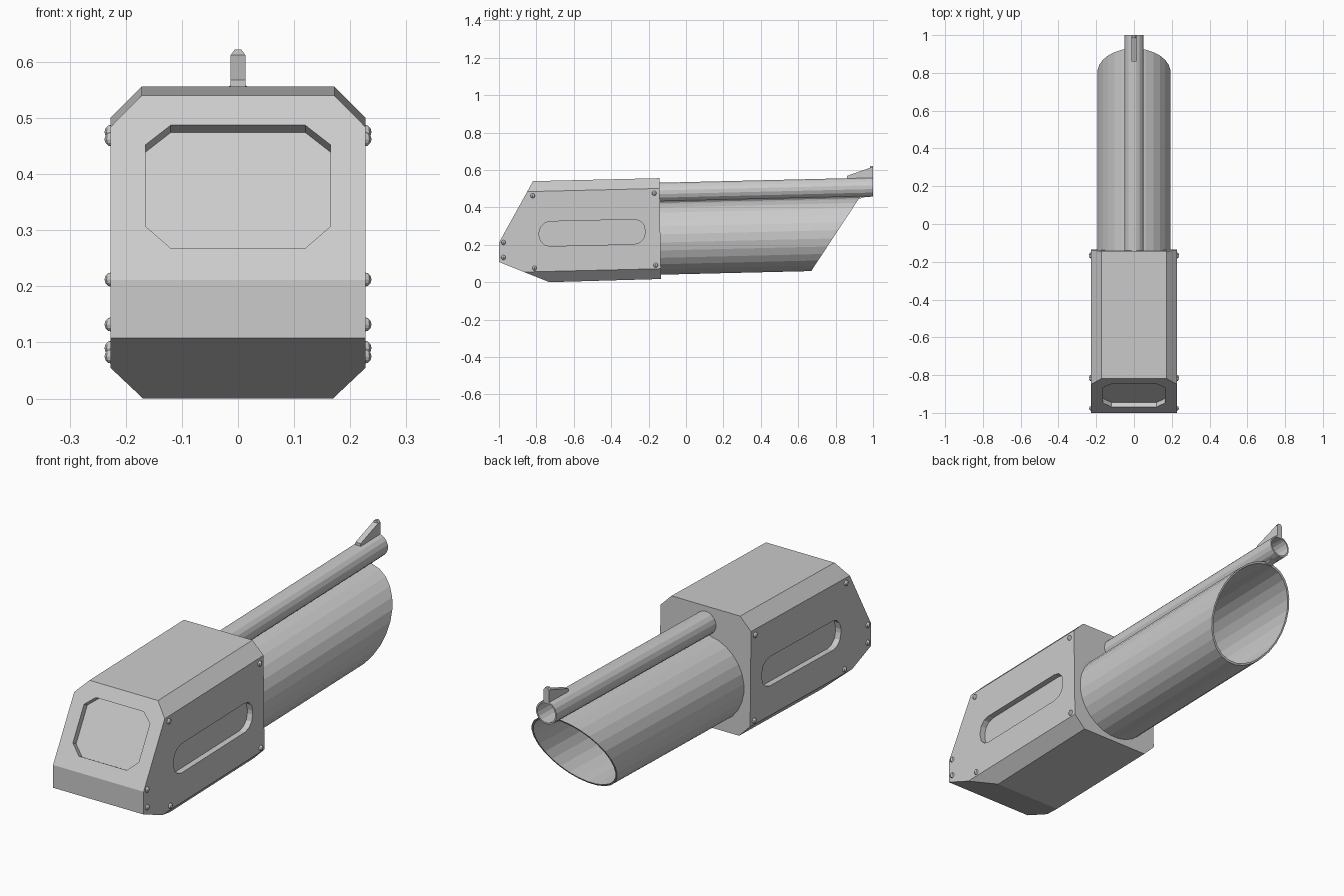
import bpy, bmesh, math
from mathutils import Vector

if "Cube" in bpy.data.objects:
    bpy.data.objects.remove(bpy.data.objects["Cube"])

S = 0.024  # the whole model climbs slightly towards the muzzle


def finish(name, bm):
    bmesh.ops.recalc_face_normals(bm, faces=bm.faces)
    me = bpy.data.meshes.new(name)
    bm.to_mesh(me)
    bm.free()
    ob = bpy.data.objects.new(name, me)
    bpy.context.collection.objects.link(ob)
    return ob


def prism(name, pts, vec):
    """Closed polygon in space, extruded along vec."""
    bm = bmesh.new()
    f = bm.faces.new([bm.verts.new(p) for p in pts])
    r = bmesh.ops.extrude_face_region(bm, geom=[f], use_keep_orig=True)
    bmesh.ops.translate(bm, vec=vec, verts=[v for v in r["geom"] if isinstance(v, bmesh.types.BMVert)])
    return finish(name, bm)


def tube(name, z0, r, wall, n, start, end, k=0.0, zk=0.0):
    """Hollow tube along y; the far end is cut on the line y = end + k * (z - zk)."""
    bm = bmesh.new()
    rings = []
    for rad, far in ((r, False), (r, True), (r - wall, True), (r - wall, False)):
        ring = []
        for i in range(n):
            a = 2 * math.pi * (i + 0.5) / n
            h = z0 + rad * math.sin(a)
            y = (end + k * (h - zk)) / (1 - k * S) if far else start
            ring.append(bm.verts.new((rad * math.cos(a), y, h + S * y)))
        rings.append(ring)
    for j in range(4):
        a, b = rings[j], rings[(j + 1) % 4]
        for i in range(n):
            bm.faces.new((a[i], a[(i + 1) % n], b[(i + 1) % n], b[i]))
    return finish(name, bm)


def cut(ob, cutter):
    m = ob.modifiers.new("recess", "BOOLEAN")
    m.operation, m.solver, m.object = "DIFFERENCE", "EXACT", cutter
    bpy.context.view_layer.objects.active = ob
    bpy.ops.object.modifier_apply(modifier=m.name)
    bpy.data.objects.remove(cutter)


# Housing: side profile across the width, with the four long edges chamfered
W = 0.227
profile = [(-1, 0.108), (-1, 0.211), (-0.818, 0.54), (-0.142, 0.556), (-0.134, 0.017), (-0.73, 0.0)]
body = prism("housing", [(-W, y, z) for y, z in profile], (2 * W, 0, 0))
bm = bmesh.new()
bm.from_mesh(body.data)
for sx in (-1, 1):
    for sz, y, z in ((1, -0.142, 0.556), (-1, -0.134, 0.017)):
        no = Vector((sx, 0, sz)) - Vector((0, sz * S, 0))
        bmesh.ops.bisect_plane(bm, geom=bm.verts[:] + bm.edges[:] + bm.faces[:],
                               plane_co=(sx * 0.172, y, z), plane_no=no, clear_outer=True)
        bmesh.ops.holes_fill(bm, edges=[e for e in bm.edges if e.is_boundary])
bmesh.ops.recalc_face_normals(bm, faces=bm.faces)
bm.to_mesh(body.data)
bm.free()

# Eight-sided recess in the sloping front
k = (0.818 - 1.0) / (0.211 - 0.54)
inward = Vector((0, 0.875, -0.484))
half = [(0.12, 0.487), (0.165, 0.452), (0.165, 0.307), (0.12, 0.268)]
octagon = half + [(-x, z) for x, z in reversed(half)]
front = [Vector((x, -1 + k * (z - 0.211), z)) - inward * 0.05 for x, z in octagon]
cut(body, prism("front_cutter", front, inward * 0.077))

# Rounded slot in both sides
slot = []
L, H, R = 0.283, 0.066, 0.057
for i, (sy, sz) in enumerate(((1, 1), (-1, 1), (-1, -1), (1, -1))):
    for j in range(4):
        a = math.pi / 2 * (i + j / 3)
        y = -0.502 + sy * (L - R) + R * math.cos(a)
        slot.append((y, 0.264 + S * (y + 0.502) + sz * (H - R) + R * math.sin(a)))
for sx in (-1, 1):
    cut(body, prism("slot_cutter", [(sx * 0.2, y, z) for y, z in slot], (sx * 0.1, 0, 0)))

# Main barrel with slanted mouth, and the thin tube on top
tube("barrel", 0.237, 0.195, 0.008, 28, -0.16, 0.67, 0.26 / 0.395, 0.06)
tube("top_tube", 0.484, 0.052, 0.007, 16, -0.16, 1.0)

# Web joining the two tubes
web = [(-0.15, 0.415), (-0.15, 0.45), (0.985, 0.463), (0.925, 0.446), (0.9, 0.446)]
prism("tube_web", [(-0.016, y, z) for y, z in web], (0.032, 0, 0))

# Front sight: fin with a bevelled top
fin = [(0.86, 0.55), (0.86, 0.568), (0.985, 0.612), (1.0, 0.612), (1.0, 0.55)]
prism("sight", [(-0.013, y, z) for y, z in fin], (0.026, 0, 0))
ridge = [(-0.013, 0.612), (-0.006, 0.622), (0.006, 0.622), (0.013, 0.612)]
prism("sight_top", [(x, 0.984, z) for x, z in ridge], (0, 0.016, 0))

# Domed screws on both sides
bm = bmesh.new()
for y, z in ((-0.82, 0.462), (-0.17, 0.475), (-0.162, 0.09), (-0.81, 0.075), (-0.976, 0.212), (-0.976, 0.132)):
    for sx in (-1, 1):
        r = bmesh.ops.create_uvsphere(bm, u_segments=8, v_segments=6, radius=0.013)
        bmesh.ops.translate(bm, verts=r["verts"], vec=(sx * 0.225, y, z))
finish("screws", bm)
